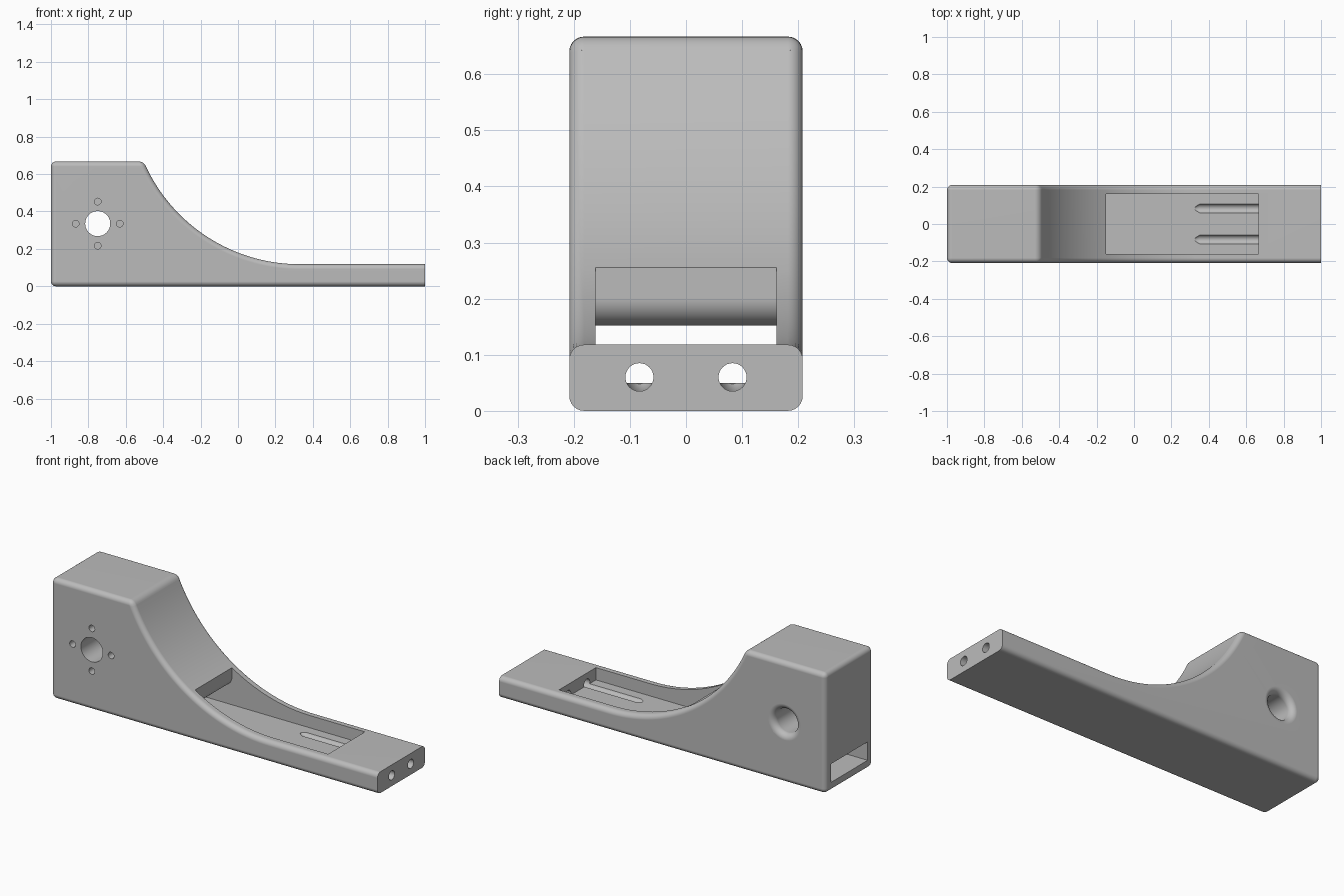
import bpy, bmesh, math
from mathutils import Vector

if "Cube" in bpy.data.objects:
    bpy.data.objects.remove(bpy.data.objects["Cube"], do_unlink=True)

HALF = 0.208          # half width of the arm
TOP, DECK = 0.667, 0.118
FILLET = 0.03

grey = bpy.data.materials.new("light grey plastic")
grey.use_nodes = True
colour = (0.5, 0.5, 0.5, 1)
grey.diffuse_color = colour
grey.node_tree.nodes["Principled BSDF"].inputs["Base Color"].default_value = colour


def arc(cx, cz, r, start, end, steps):
    angles = [math.radians(start + (end - start) * i / steps) for i in range(steps + 1)]
    return [(cx + r * math.cos(a), cz + r * math.sin(a)) for a in angles]


def prism(profile, half):
    """Extrude an x-z profile symmetrically along y."""
    bm = bmesh.new()
    face = bm.faces.new([bm.verts.new((x, -half, z)) for x, z in profile])
    new = bmesh.ops.extrude_face_region(bm, geom=[face])["geom"]
    bmesh.ops.translate(bm, vec=(0, 2 * half, 0),
                        verts=[v for v in new if isinstance(v, bmesh.types.BMVert)])
    bmesh.ops.recalc_face_normals(bm, faces=bm.faces)
    return bm


def make_object(name, bm):
    mesh = bpy.data.meshes.new(name)
    bm.to_mesh(mesh)
    bm.free()
    mesh.materials.append(grey)
    obj = bpy.data.objects.new(name, mesh)
    bpy.context.collection.objects.link(obj)
    return obj


def lathe(name, start, axis, rings, sides=40):
    """Closed round solid along an axis from (distance, radius) rings."""
    bm = bmesh.new()
    turn = Vector(axis).to_track_quat("Z", "Y")
    loops = []
    for d, r in rings:
        pts = [Vector((r * math.cos(t), r * math.sin(t), d))
               for t in (2 * math.pi * i / sides for i in range(sides))]
        loops.append([bm.verts.new(Vector(start) + turn @ p) for p in pts])
    for a, b in zip(loops, loops[1:]):
        for i in range(sides):
            j = (i + 1) % sides
            bm.faces.new((a[i], a[j], b[j], b[i]))
    bm.faces.new(loops[0][::-1])
    bm.faces.new(loops[-1])
    bmesh.ops.recalc_face_normals(bm, faces=bm.faces)
    return make_object(name, bm)


# Arm body: tall block, concave sweep, thin deck
R, cx = 0.908, 0.33
top_angle = 180 + math.degrees(math.asin((R - TOP + DECK) / R))
sweep = arc(cx, DECK + R, R, top_angle, 270, 40)
bm = prism([(-1, 0), (-1, TOP)] + sweep + [(1, DECK), (1, 0)], HALF)
rounded = []
for e in bm.edges:
    a, b = (v.co for v in e.verts)
    if abs(a.y - b.y) < 1e-5:
        rounded.append(e)                      # side rims
    elif a.x < sweep[0][0] + 0.001:
        rounded.append(e)                      # corners of the tall block
rounded = [e for e in rounded if not all(v.co.x > 0.999 for v in e.verts)]
bmesh.ops.bevel(bm, geom=rounded, offset=FILLET, offset_type="OFFSET",
                segments=6, profile=0.5, affect="EDGES", clamp_overlap=True)
body = make_object("arm_body", bm)

# Cable channel: tunnel under the block, open trough in the deck
lip = arc(-0.2, 0.202, 0.05, 0, -90, 10)
channel = [(-1.1, 0.05), (0.665, 0.05), (0.665, 1), (-0.15, 1)] + lip + [(-1.1, 0.152)]
cutters = [make_object("channel_cutter", prism(channel, 0.161))]

# Axle bore, flared on the back side
hub_x, hub_z = -0.75, 0.335
flare = [(HALF - 0.033 + 0.033 * math.sin(t), 0.1 - 0.033 * math.cos(t))
         for t in (math.pi / 2 * i / 8 for i in range(9))]
cutters.append(lathe("bore_cutter", (hub_x, 0, hub_z), (0, 1, 0),
                     [(-0.3, 0.067)] + flare + [(0.3, 0.1)]))

# Four blind mounting holes on the front
for i in range(4):
    a = math.pi / 2 * i
    cutters.append(lathe("mount_hole_cutter",
                         (hub_x + 0.118 * math.cos(a), -0.3, hub_z + 0.118 * math.sin(a)),
                         (0, 1, 0), [(0, 0.018), (0.19, 0.018)], 24))

# Two end holes that run on as grooves in the trough floor
for y in (-0.083, 0.083):
    cutters.append(lathe("end_hole_cutter", (1.1, y, 0.06), (-1, 0, 0),
                         [(0, 0.025), (0.75, 0.025), (0.775, 0.012)], 32))

for cutter in cutters:
    cutter.hide_render = True
    mod = body.modifiers.new(cutter.name, "BOOLEAN")
    mod.operation, mod.solver, mod.object = "DIFFERENCE", "EXACT", cutter

# Bake the cuts and remove the cutters
bpy.context.view_layer.update()
graph = bpy.context.evaluated_depsgraph_get()
cut_mesh = bpy.data.meshes.new_from_object(body.evaluated_get(graph))
body.modifiers.clear()
body.data = cut_mesh
for cutter in cutters:
    bpy.data.objects.remove(cutter, do_unlink=True)

# Smooth curved surfaces, keep real edges sharp
bpy.ops.object.select_all(action="DESELECT")
body.select_set(True)
bpy.context.view_layer.objects.active = body
bpy.ops.object.shade_smooth_by_angle(angle=math.radians(30))
weighted = body.modifiers.new("even_normals", "WEIGHTED_NORMAL")
weighted.keep_sharp = True
